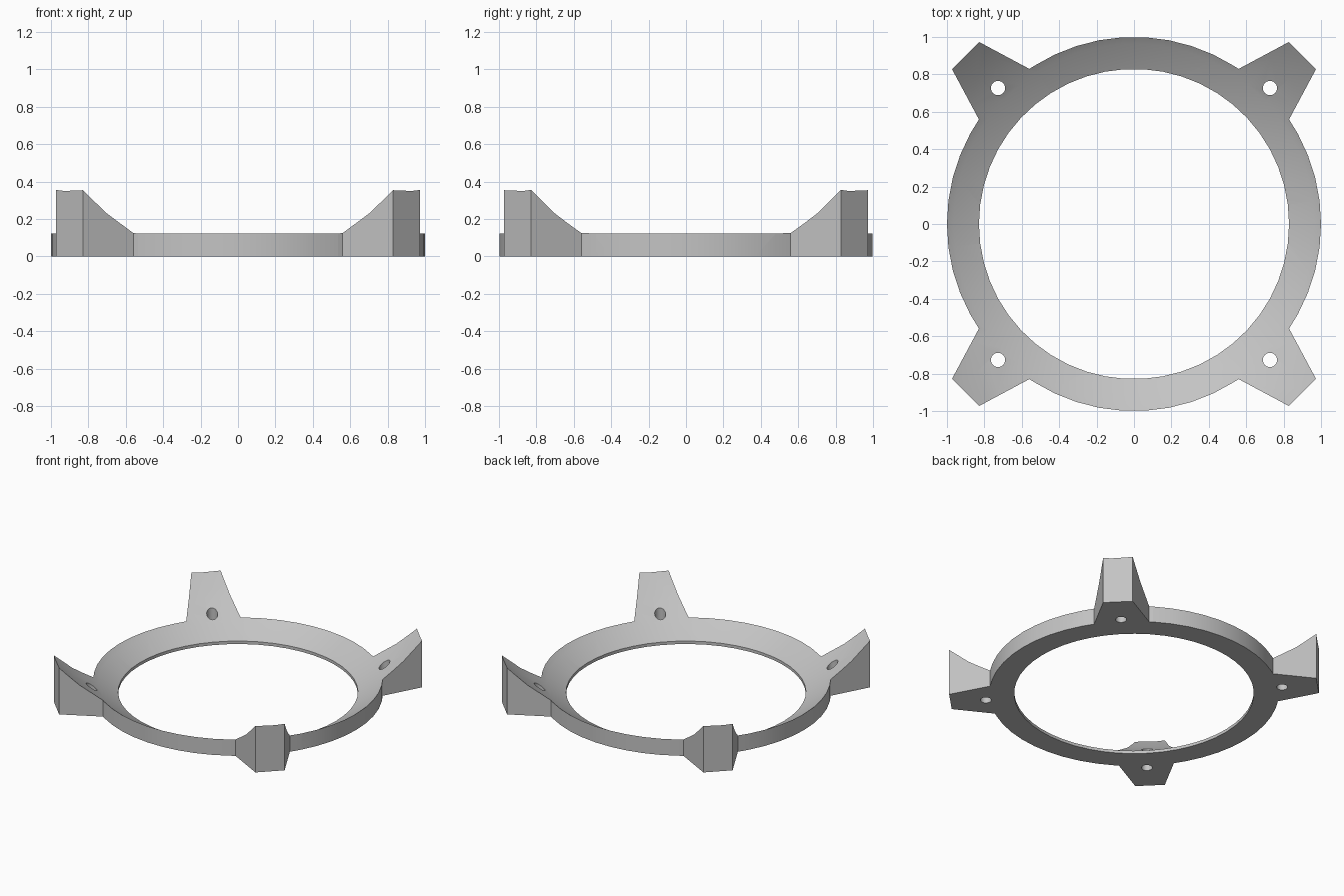
import bpy
import bmesh
from math import sin, cos, radians

SEGMENTS = 50
STEP = 360 / SEGMENTS
BOWL_RADIUS = 1.8
BOWL_CENTRE_Z = 1.617

cube = bpy.data.objects.get("Cube")
if cube:
    bpy.data.objects.remove(cube, do_unlink=True)


def polar(radius, degrees):
    return radius * cos(radians(degrees)), radius * sin(radians(degrees))


def circle(radius, cx=0, cy=0):
    points = [polar(radius, i * STEP) for i in range(SEGMENTS)]
    return [(cx + x, cy + y) for x, y in points]


def loft(name, layers):
    """Closed solid through a stack of (outline, z) layers, bottom to top."""
    bm = bmesh.new()
    loops = [[bm.verts.new((x, y, z)) for x, y in outline] for outline, z in layers]
    bm.faces.new(loops[0][::-1])
    bm.faces.new(loops[-1])
    for low, high in zip(loops, loops[1:]):
        n = len(low)
        for i in range(n):
            j = (i + 1) % n
            bm.faces.new((low[i], low[j], high[j], high[i]))
    mesh = bpy.data.meshes.new(name)
    bm.to_mesh(mesh)
    bm.free()
    obj = bpy.data.objects.new(name, mesh)
    bpy.context.collection.objects.link(obj)
    return obj


# Ring outline with a tapered tab on each diagonal
outline_points = []
for i in range(SEGMENTS):
    if abs((i * STEP) % 90 - 45) > 11.5:
        outline_points.append((i * STEP, 1.0))
for diagonal in (45, 135, 225, 315):
    for offset, radius in ((-11, 1.0), (-4.6, 1.278), (4.6, 1.278), (11, 1.0)):
        outline_points.append((diagonal + offset, radius))
outline = [polar(radius, angle) for angle, radius in sorted(outline_points)]
ring = loft("mounting_ring", [(outline, 0), (outline, 0.45)])

# Cutters: spherical bowl for the top, centre bore, four screw holes
bowl_layers = []
for i in range(8):
    polar_angle = radians((i + 0.5) * STEP)
    bowl_layers.append((circle(BOWL_RADIUS * sin(polar_angle)),
                        BOWL_CENTRE_Z - BOWL_RADIUS * cos(polar_angle)))
cutters = [loft("bowl_cutter", bowl_layers)]
bore = circle(0.829)
cutters.append(loft("bore_cutter", [(bore, -0.3), (bore, 0.8)]))
for sx in (-1, 1):
    for sy in (-1, 1):
        hole = circle(0.038, sx * 0.727, sy * 0.727)
        cutters.append(loft("screw_hole_cutter", [(hole, -0.3), (hole, 0.8)]))

bpy.ops.object.select_all(action='DESELECT')
bpy.context.view_layer.objects.active = ring
ring.select_set(True)
for cutter in cutters:
    cutter.hide_render = True
    cut = ring.modifiers.new(cutter.name, 'BOOLEAN')
    cut.operation = 'DIFFERENCE'
    cut.solver = 'EXACT'
    cut.object = cutter
    bpy.ops.object.modifier_apply(modifier=cut.name)
for cutter in cutters:
    bpy.data.objects.remove(cutter, do_unlink=True)

# Single grey material
grey = bpy.data.materials.new("light_grey")
grey.use_nodes = True
colour = (0.55, 0.55, 0.55, 1)
grey.diffuse_color = colour
grey.node_tree.nodes["Principled BSDF"].inputs["Base Color"].default_value = colour
ring.data.materials.clear()
ring.data.materials.append(grey)

bpy.ops.object.shade_smooth_by_angle(angle=radians(15))
